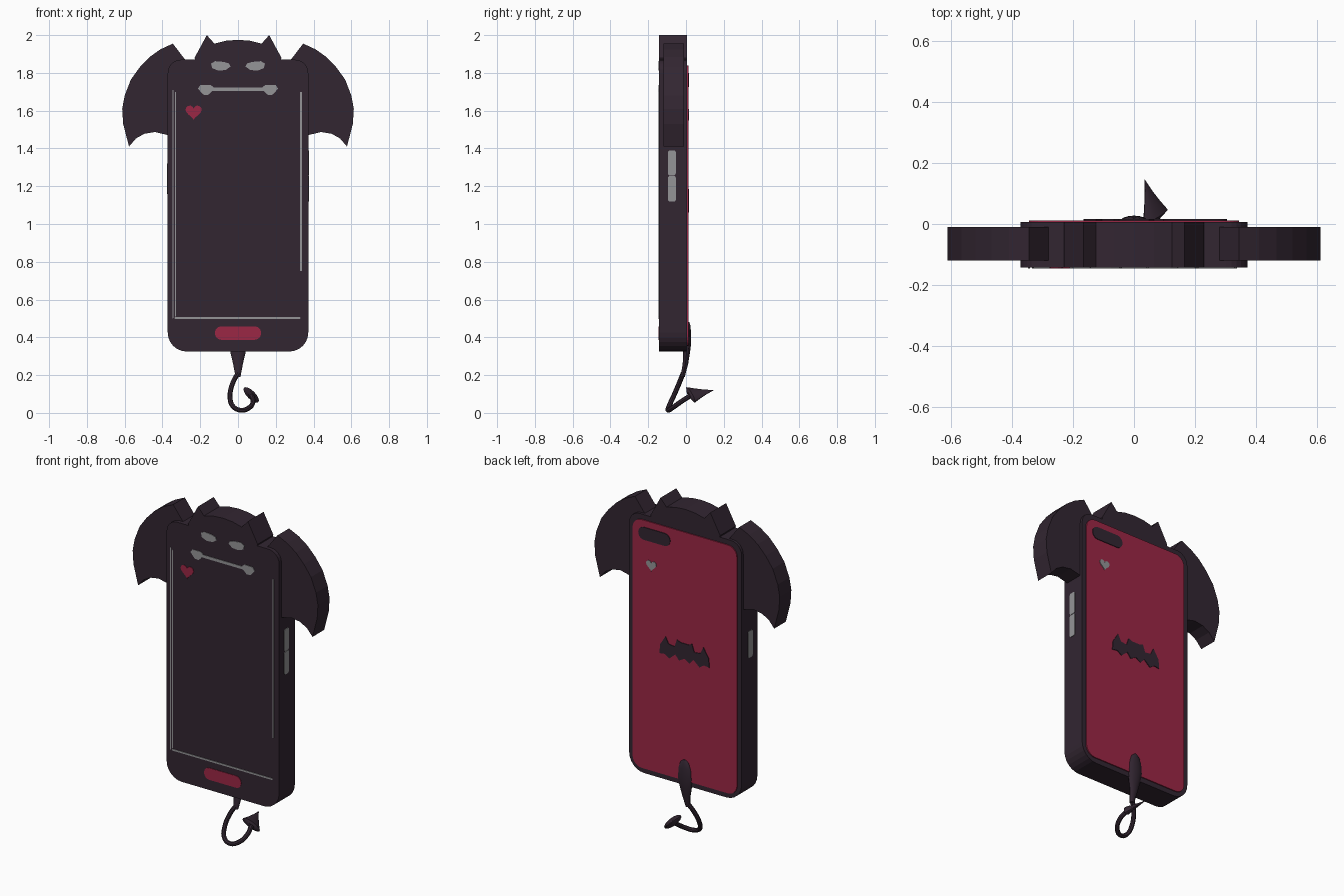
import bpy
import bmesh
from math import sin, cos, pi
from mathutils import Vector

cube = bpy.data.objects.get("Cube")
if cube:
    bpy.data.objects.remove(cube, do_unlink=True)


def material(name, colour):
    mat = bpy.data.materials.new(name)
    mat.use_nodes = True
    mat.diffuse_color = (*colour, 1)
    mat.node_tree.nodes["Principled BSDF"].inputs["Base Color"].default_value = (*colour, 1)
    return mat


DARK = material("dark plum", (0.032, 0.019, 0.031))
RED = material("crimson", (0.33, 0.02, 0.06))
GREY = material("silver grey", (0.3, 0.3, 0.31))

FRONT, BACK = -0.143, 0.006


def finish(name, bm, mat, smooth=False):
    bmesh.ops.recalc_face_normals(bm, faces=bm.faces)
    mesh = bpy.data.meshes.new(name)
    bm.to_mesh(mesh)
    bm.free()
    mesh.materials.append(mat)
    obj = bpy.data.objects.new(name, mesh)
    bpy.context.collection.objects.link(obj)
    if smooth:
        select_only(obj)
        bpy.ops.object.shade_smooth_by_angle()
    return obj


def select_only(obj):
    bpy.ops.object.select_all(action='DESELECT')
    obj.select_set(True)
    bpy.context.view_layer.objects.active = obj


def prism(name, outline, near, far, mat, axis="y"):
    """Extrude a flat outline along y (outline in x, z) or x (outline in y, z)."""
    bm = bmesh.new()

    def ring(depth):
        return [bm.verts.new((a, depth, b) if axis == "y" else (depth, a, b)) for a, b in outline]

    first, last = ring(near), ring(far)
    bm.faces.new(first)
    bm.faces.new(last[::-1])
    for i in range(len(first)):
        bm.faces.new((first[i - 1], first[i], last[i], last[i - 1]))
    return finish(name, bm, mat)


def loft(name, rings, mat, sides=16):
    """Skin elliptical rings, each given as centre and two half axes."""
    bm = bmesh.new()
    loops = []
    for centre, u, v in rings:
        angles = [2 * pi * i / sides for i in range(sides)]
        loops.append([bm.verts.new(centre + u * cos(a) + v * sin(a)) for a in angles])
    for low, high in zip(loops, loops[1:]):
        for i in range(sides):
            bm.faces.new((low[i - 1], low[i], high[i], high[i - 1]))
    bm.faces.new(loops[0])
    bm.faces.new(loops[-1])
    return finish(name, bm, mat, smooth=True)


def rounded(left, right, bottom, top, low_radius, high_radius=None, steps=6):
    high_radius = high_radius or low_radius
    corners = [(right, top, -1, -1, high_radius), (left, top, 1, -1, high_radius),
               (left, bottom, 1, 1, low_radius), (right, bottom, -1, 1, low_radius)]
    points = []
    for quarter, (x, z, sx, sz, r) in enumerate(corners):
        for i in range(steps + 1):
            a = (quarter + i / steps) * pi / 2
            points.append((x + sx * r + r * cos(a), z + sz * r + r * sin(a)))
    return points


def heart(x, z, size):
    points = []
    for i in range(24):
        t = 2 * pi * i / 24
        height = 13 * cos(t) - 5 * cos(2 * t) - 2 * cos(3 * t) - cos(4 * t)
        points.append((x + size * sin(t) ** 3, z + size * height / 16))
    return points


def mirrored(half):
    """Complete an outline whose points run from the right side to the centre."""
    return half + [(-x, z) for x, z in reversed(half) if x > 0]


def front_plate(name, outline, mat):
    return prism(name, outline, FRONT - 0.003, FRONT + 0.003, mat)


def back_plate(name, outline, mat):
    return prism(name, outline, BACK + 0.003, BACK + 0.010, mat)


# Case body and horned head
prism("case_body", rounded(-0.372, 0.372, 0.325, 1.87, 0.1, 0.07), FRONT, BACK, DARK)
head = [(0.22, 1.85), (0.23, 1.88), (0.165, 2), (0.125, 1.955), (0.065, 1.97), (0, 1.975)]
prism("horned_head", mirrored(head), FRONT, BACK, DARK)

# Wings
wing = [(0.28, 1.84), (0.28, 1.87), (0.345, 1.955), (0.41, 1.925), (0.467, 1.885), (0.52, 1.83),
        (0.567, 1.765), (0.6, 1.68), (0.613, 1.61), (0.608, 1.53), (0.577, 1.41),
        (0.54, 1.453), (0.495, 1.478), (0.44, 1.487), (0.36, 1.468)]
for side, name in ((1, "left_wing"), (-1, "right_wing")):
    prism(name, [(side * x, z) for x, z in wing], -0.12, -0.01, DARK)

# Face: eyes, fanged mouth
eye = [(0.04, 1.833), (0.048, 1.85), (0.075, 1.858), (0.12, 1.862), (0.143, 1.85),
       (0.137, 1.825), (0.105, 1.812), (0.065, 1.815)]
fang = [(0.122, 1.717), (0.145, 1.737), (0.2, 1.735), (0.212, 1.717), (0.185, 1.685), (0.16, 1.682)]
for side, name in ((1, "left"), (-1, "right")):
    front_plate(name + "_eye", [(side * x, z) for x, z in eye], GREY)
    front_plate(name + "_fang", [(side * x, z) for x, z in fang], GREY)
front_plate("mouth_bar", rounded(-0.15, 0.15, 1.705, 1.722, 0.004), GREY)

# Thin screen border
for name, box in {
    "screen_edge_right_outer": (-0.348, -0.342, 0.5, 1.71),
    "screen_edge_right_inner": (-0.334, -0.329, 0.51, 1.7),
    "screen_edge_left": (0.329, 0.338, 0.75, 1.7),
    "screen_edge_bottom": (-0.335, 0.33, 0.497, 0.507),
}.items():
    front_plate(name, rounded(*box, 0.002, steps=1), GREY)

# Front heart and home button
front_plate("front_heart", heart(-0.235, 1.595, 0.043), RED)
front_plate("home_button", rounded(-0.122, 0.122, 0.387, 0.458, 0.034), RED)

# Side buttons
for name, x, low, high in (("volume_up", 0.372, 1.257, 1.39), ("volume_down", 0.372, 1.118, 1.255),
                           ("power_button", -0.372, 1.16, 1.32)):
    prism(name, rounded(-0.096, -0.054, low, high, 0.012), x - 0.003, x + 0.003, GREY, axis="x")

# Back panel with camera window, heart and bat silhouette
prism("back_panel", rounded(-0.345, 0.345, 0.355, 1.84, 0.06), BACK - 0.003, BACK + 0.006, RED)
back_plate("camera_window", rounded(0.095, 0.305, 1.725, 1.8, 0.037), DARK)
back_plate("back_heart", heart(0.22, 1.585, 0.034), GREY)
bat = [(0, 1.085), (0.035, 1.065), (0.06, 1.095), (0.1, 1.06), (0.13, 1.08), (0.165, 1.075),
       (0.16, 1.13), (0.125, 1.185), (0.105, 1.145), (0.065, 1.14), (0.05, 1.185), (0.025, 1.175), (0, 1.175)]
bat_outline = bat + [(-x, z) for x, z in reversed(bat) if x > 0]
back_plate("bat_silhouette", bat_outline, DARK)

# Tail root: flattened teardrop against the back
root = [(0.48, 0.008, 0.008), (0.465, 0.008, 0.028), (0.43, 0.008, 0.041), (0.37, 0.008, 0.046),
        (0.32, 0.003, 0.04), (0.26, -0.003, 0.026), (0.19, -0.018, 0.013)]
loft("tail_root", [(Vector((0, y, z)), Vector((r, 0, 0)), Vector((0, 0.008 + r * 0.25, 0)))
                   for z, y, r in root], DARK)

# Curled tail
path = [(0, -0.015, 0.21), (-0.027, -0.035, 0.16), (-0.042, -0.065, 0.09), (-0.027, -0.09, 0.035),
        (0.015, -0.095, 0.014), (0.06, -0.07, 0.028), (0.08, -0.025, 0.06), (0.07, 0.03, 0.095)]
curve = bpy.data.curves.new("curled_tail", 'CURVE')
curve.dimensions = '3D'
curve.bevel_depth = 0.013
curve.bevel_resolution = 2
curve.resolution_u = 5
curve.use_fill_caps = True
spline = curve.splines.new('BEZIER')
spline.bezier_points.add(len(path) - 1)
for point, co in zip(spline.bezier_points, path):
    point.co = co
    point.handle_left_type = point.handle_right_type = 'AUTO'
curve.materials.append(DARK)
tail = bpy.data.objects.new("curled_tail", curve)
bpy.context.collection.objects.link(tail)
select_only(tail)
bpy.ops.object.convert(target='MESH')
bpy.ops.object.shade_smooth_by_angle()

# Spade tip: flared, flattened cone
base, tip = Vector((0.07, 0.025, 0.095)), Vector((0.035, 0.145, 0.12))
wide = Vector((0.038, 0.024, -0.038))
thin = (tip - base).cross(wide).normalized() * 0.022
loft("tail_tip", [(base.lerp(tip, t), wide * s, thin * s)
                  for t, s in ((-0.08, 0.5), (0, 1), (0.3, 0.65), (0.65, 0.3), (1, 0.02))], DARK)
